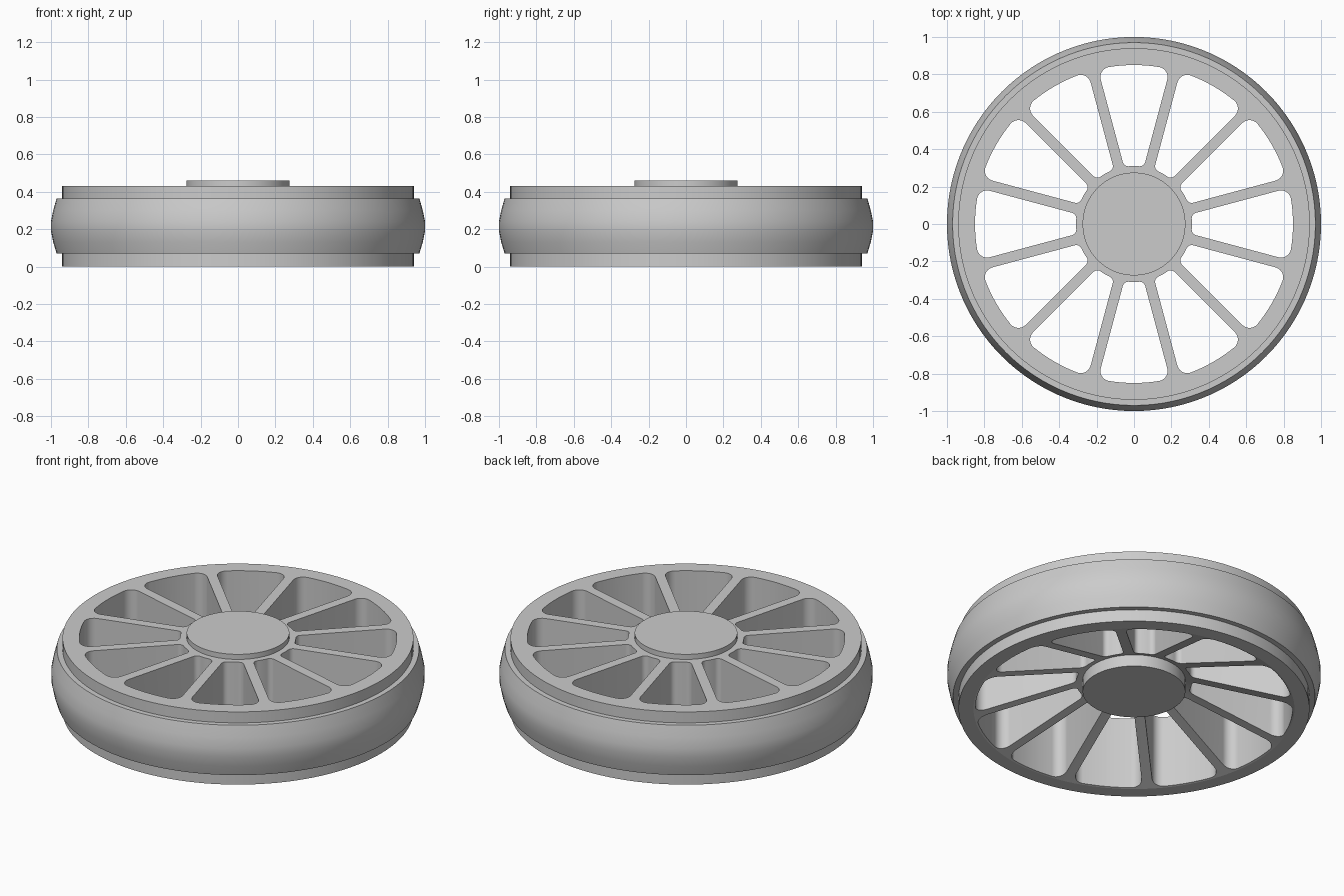
import bpy, bmesh, math
from mathutils import Vector

cube = bpy.data.objects.get("Cube")
if cube:
    bpy.data.objects.remove(cube, do_unlink=True)

SPOKES = 12
HALF_STEP = math.pi / SPOKES
SPOKE_HALF = 0.028
R_OUT, R_IN = 0.85, 0.31

grey = bpy.data.materials.new("plain grey")
grey.use_nodes = True
colour = (0.6, 0.6, 0.6, 1)
grey.diffuse_color = colour
grey.node_tree.nodes["Principled BSDF"].inputs["Base Color"].default_value = colour


def make_object(name, bm):
    bmesh.ops.recalc_face_normals(bm, faces=bm.faces[:])
    mesh = bpy.data.meshes.new(name)
    bm.to_mesh(mesh)
    bm.free()
    mesh.materials.append(grey)
    obj = bpy.data.objects.new(name, mesh)
    bpy.context.collection.objects.link(obj)
    return obj


def lathe(name, profile, steps=120):
    """Spin an (r, z) profile into a closed solid with flat end caps."""
    bm = bmesh.new()
    rings = [[bm.verts.new((r * math.cos(math.tau * i / steps),
                            r * math.sin(math.tau * i / steps), z))
              for i in range(steps)] for r, z in profile]
    for a, b in zip(rings, rings[1:]):
        for i in range(steps):
            j = (i + 1) % steps
            bm.faces.new((a[i], a[j], b[j], b[i]))
    bm.faces.new(rings[0])
    bm.faces.new(rings[-1])
    return make_object(name, bm)


def polar(r, a):
    return Vector((r * math.cos(a), r * math.sin(a)))


def arc(centre, r, a0, a1, n):
    return [centre + polar(r, a0 + (a1 - a0) * i / n) for i in range(n + 1)]


def corner_centre(reach, fillet):
    """Fillet centre at a set distance from the hub axis and the spoke line."""
    off = SPOKE_HALF + fillet
    along = math.sqrt(reach ** 2 - off ** 2)
    return polar(along, HALF_STEP) + polar(off, HALF_STEP - math.pi / 2)


def slot_outline(f_out=0.055, f_in=0.03):
    c_out = corner_centre(R_OUT - f_out, f_out)
    c_in = corner_centre(R_IN + f_in, f_in)
    t_out, t_in = math.atan2(c_out.y, c_out.x), math.atan2(c_in.y, c_in.x)
    side = HALF_STEP + math.pi / 2
    half = arc(Vector((0, 0)), R_OUT, 0, t_out, 4)[:-1]
    half += arc(c_out, f_out, t_out, side, 10)
    half += arc(c_in, f_in, side, t_in + math.pi, 10)
    half += arc(Vector((0, 0)), R_IN, t_in, 0, 2)[1:]
    return half + [Vector((p.x, -p.y)) for p in half[-2:0:-1]]


# Wheel: hub boss, dished underside, rim and crowned tread in one profile
wheel = lathe("spoked_wheel", [
    (0.275, 0.106), (0.275, 0.175), (0.86, 0.0), (0.94, 0.0), (0.94, 0.07),
    (0.97, 0.07), (0.988, 0.13), (1.0, 0.19), (1.0, 0.24), (0.988, 0.3),
    (0.97, 0.365), (0.94, 0.365), (0.94, 0.43), (0.275, 0.43), (0.275, 0.46)])

# Rounded openings between the spokes
bm = bmesh.new()
outline = slot_outline()
for k in range(SPOKES):
    turn = math.tau * k / SPOKES
    pts = [polar(p.length, math.atan2(p.y, p.x) + turn) for p in outline]
    low = [bm.verts.new((p.x, p.y, -0.2)) for p in pts]
    high = [bm.verts.new((p.x, p.y, 0.7)) for p in pts]
    bm.faces.new(low)
    bm.faces.new(high)
    for i in range(len(pts)):
        j = (i + 1) % len(pts)
        bm.faces.new((low[i], low[j], high[j], high[i]))
cutter = make_object("slot_cutter", bm)
cutter.hide_render = True

cut = wheel.modifiers.new("slots", 'BOOLEAN')
cut.operation = 'DIFFERENCE'
cut.solver = 'EXACT'
cut.object = cutter

bpy.ops.object.select_all(action='DESELECT')
wheel.select_set(True)
bpy.context.view_layer.objects.active = wheel
bpy.ops.object.modifier_apply(modifier=cut.name)
bpy.data.objects.remove(cutter, do_unlink=True)
bpy.ops.object.shade_smooth_by_angle(angle=math.radians(15))
